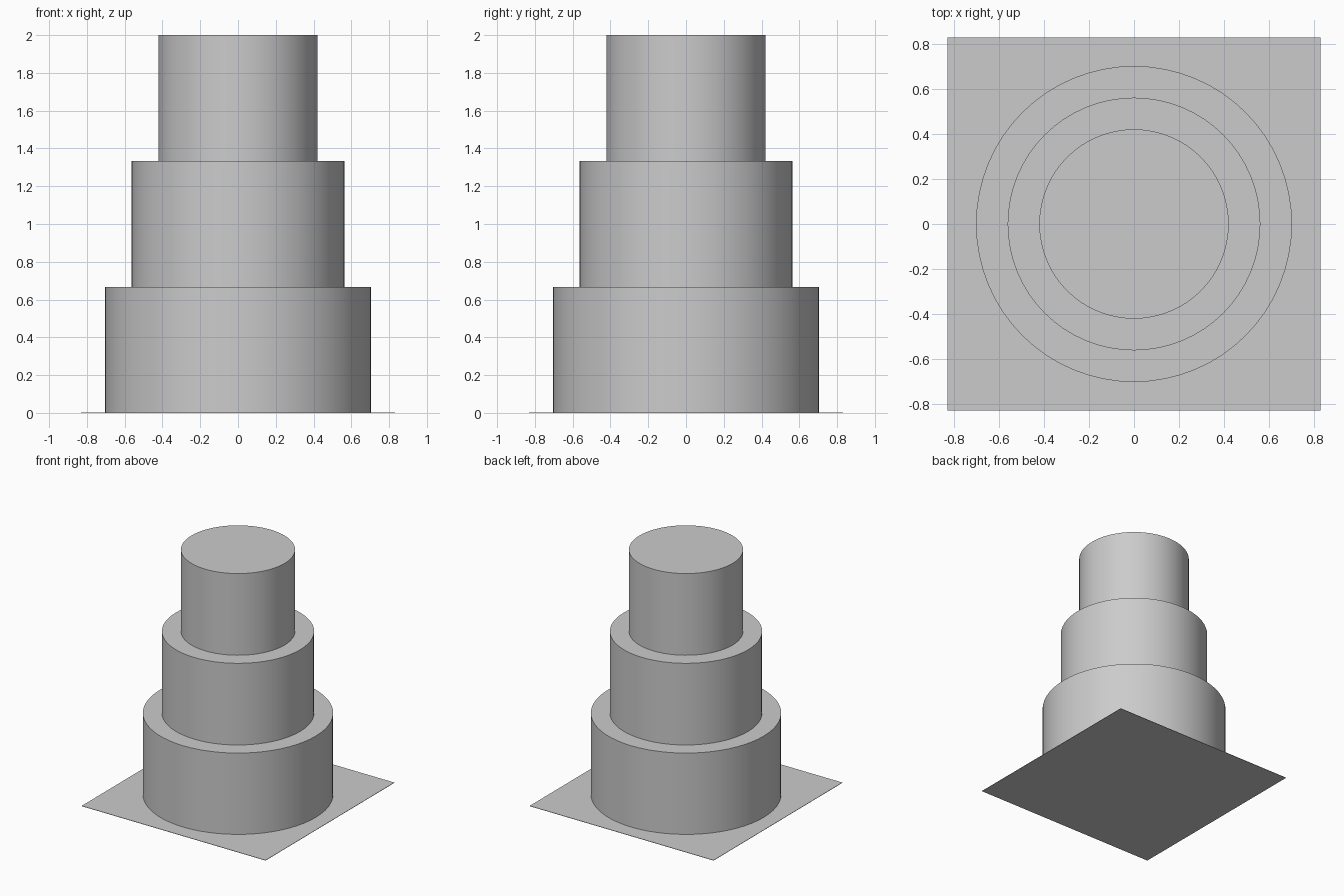
import bpy
import math

if "Cube" in bpy.data.objects:
    bpy.data.objects.remove(bpy.data.objects["Cube"])

BASE_HALF = 0.83
BASE_THICK = 0.003
TIER_RADII = {"lower_tier": 0.704, "middle_tier": 0.563, "upper_tier": 0.422}
TIER_HEIGHT = 2.0 / 3


def add_tier(name, radius, z0, z1):
    bpy.ops.mesh.primitive_cylinder_add(
        vertices=64, radius=radius, depth=z1 - z0, location=(0, 0, (z0 + z1) / 2))
    tier = bpy.context.object
    tier.name = name
    bpy.ops.object.shade_smooth_by_angle(angle=math.radians(30))
    return tier


# Thin square sheet under the tiers
bpy.ops.mesh.primitive_cube_add(size=1, location=(0, 0, BASE_THICK / 2))
base = bpy.context.object
base.name = "base_sheet"
base.scale = (2 * BASE_HALF, 2 * BASE_HALF, BASE_THICK)
bpy.ops.object.transform_apply(location=False, rotation=False, scale=True)

# Three stacked round tiers, narrowing upwards
for i, (name, radius) in enumerate(TIER_RADII.items()):
    add_tier(name, radius, max(i * TIER_HEIGHT, BASE_THICK), (i + 1) * TIER_HEIGHT)
